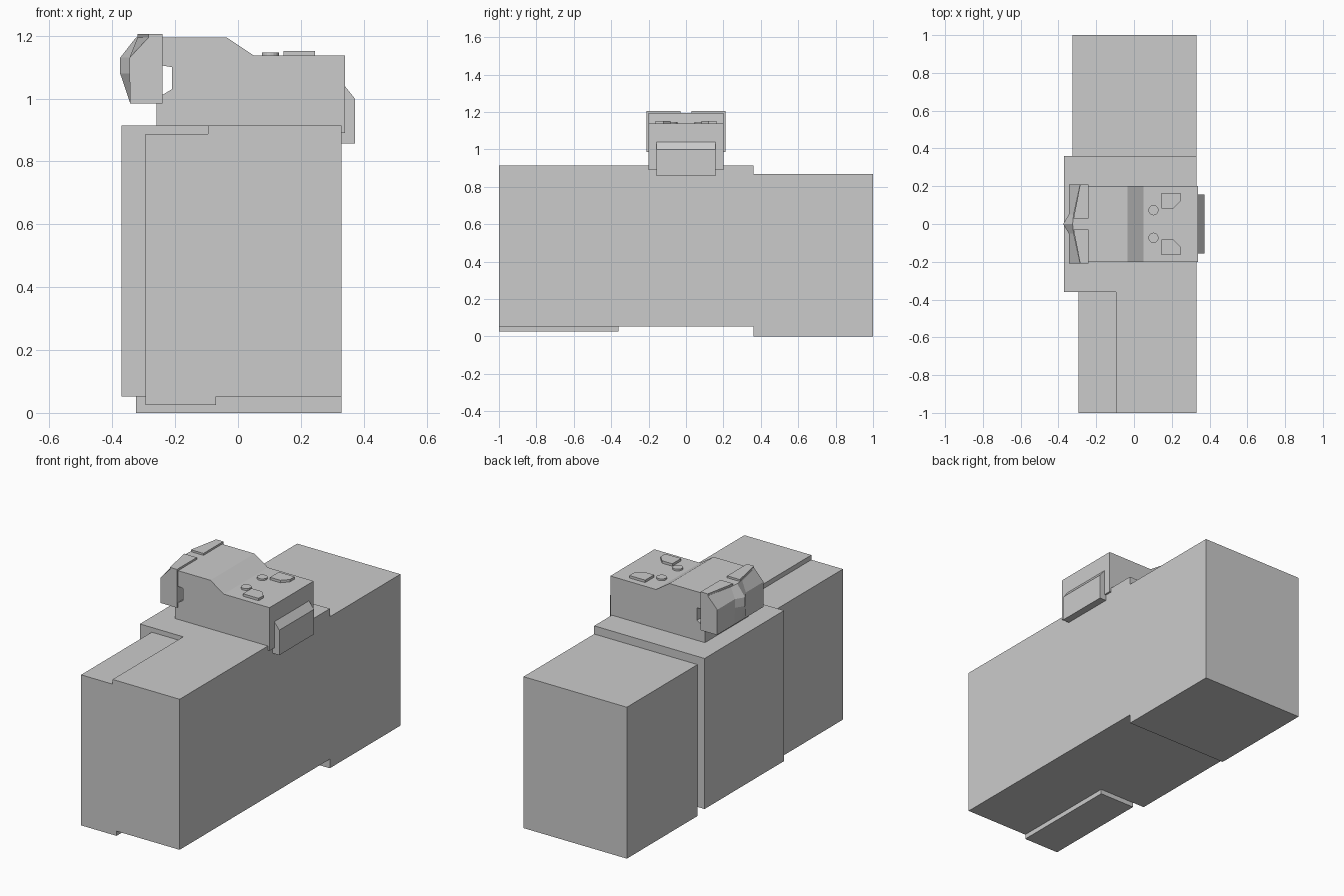
import bpy, bmesh

if "Cube" in bpy.data.objects:
    bpy.data.objects.remove(bpy.data.objects["Cube"])


def mesh_object(name, bm):
    bmesh.ops.recalc_face_normals(bm, faces=bm.faces)
    mesh = bpy.data.meshes.new(name)
    bm.to_mesh(mesh)
    bm.free()
    obj = bpy.data.objects.new(name, mesh)
    bpy.context.collection.objects.link(obj)
    return obj


def loft(name, sections):
    """Skin matching rings of 3D points and cap both ends."""
    bm = bmesh.new()
    rings = [[bm.verts.new(p) for p in s] for s in sections]
    n = len(rings[0])
    for a, b in zip(rings, rings[1:]):
        for i in range(n):
            j = (i + 1) % n
            bm.faces.new((a[i], a[j], b[j], b[i]))
    bm.faces.new(rings[0])
    bm.faces.new(rings[-1])
    return mesh_object(name, bm)


def along_y(name, profile, y0, y1):
    return loft(name, [[(x, y, z) for x, z in profile] for y in (y0, y1)])


def along_z(name, profile, z0, z1):
    return loft(name, [[(x, y, z) for x, y in profile] for z in (z0, z1)])


def rect(a0, b0, a1, b1):
    return [(a0, b0), (a1, b0), (a1, b1), (a0, b1)]


# Main slide: stepped front, wide middle, lower rear
along_y("front_section", [(-.295, .025), (-.07, .025), (-.07, .052), (.33, .052),
                          (.33, .915), (-.095, .915), (-.095, .888), (-.295, .888)], -1, -.36)
along_y("middle_section", rect(-.37, .052, .33, .915), -.36, .36)
along_y("rear_section", rect(-.325, 0, .33, .868), .36, 1)

# Sight housing with the notch behind the visor
along_y("sight_housing", [(-.26, .89), (.34, .89), (.34, 1.137), (.05, 1.137),
                          (-.035, 1.194), (-.26, 1.194), (-.26, 1.105), (-.24, 1.105),
                          (-.21, 1.1), (-.21, 1.03), (-.26, 1.0)], -.2, .2)

# Overhanging end cover with a bevelled upper edge
along_y("end_cover", [(.33, .857), (.372, .857), (.372, 1.0), (.34, 1.04), (.33, 1.04)],
        -.157, .157)

# Faceted visor: (y, front bulge x, top edge x)
stations = [(-.21, -.345, -.285), (-.05, -.345, -.32), (0, -.375, -.325),
            (.05, -.345, -.32), (.21, -.345, -.285)]
loft("visor", [[(-.24, y, .985), (-.343, y, .985), (bulge, y, 1.08),
                (bulge, y, 1.13), (top, y, 1.194), (-.24, y, 1.194)]
               for y, bulge, top in stations])

# Mirrored top pads, buttons and keys
for side, label in ((-1, "front"), (1, "rear")):
    along_z("visor_pad_" + label, [(x, side * y) for x, y in
            ((-.24, .03), (-.32, .03), (-.285, .21), (-.24, .21))], 1.19, 1.205)
    along_z("key_" + label, [(x, side * y) for x, y in
            ((.145, .083), (.21, .083), (.245, .12), (.245, .163), (.145, .163))], 1.13, 1.151)
    bpy.ops.mesh.primitive_cylinder_add(vertices=16, radius=.027, depth=.017,
                                        location=(.103, side * .073, 1.1385))
    bpy.context.object.name = "button_" + label
